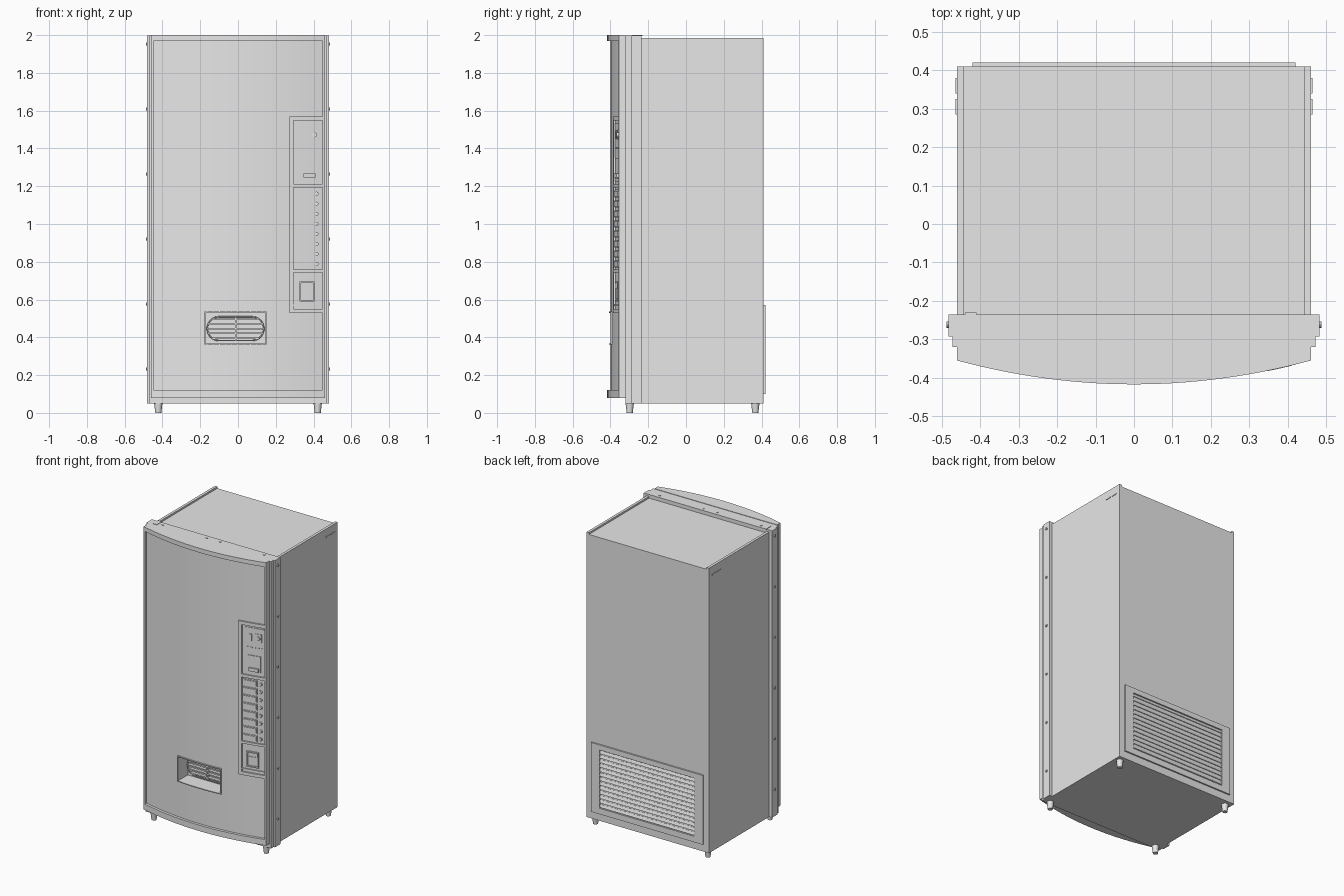
import bpy, bmesh, math
from mathutils import Matrix

if "Cube" in bpy.data.objects:
    bpy.data.objects.remove(bpy.data.objects["Cube"], do_unlink=True)

grey = bpy.data.materials.new("light grey metal")
grey.use_nodes = True
grey.diffuse_color = (0.8, 0.8, 0.8, 1)
grey.node_tree.nodes["Principled BSDF"].inputs["Base Color"].default_value = (0.8, 0.8, 0.8, 1)


def finish(name, bm, smooth=False):
    bmesh.ops.recalc_face_normals(bm, faces=bm.faces)
    mesh = bpy.data.meshes.new(name)
    bm.to_mesh(mesh)
    bm.free()
    mesh.materials.append(grey)
    ob = bpy.data.objects.new(name, mesh)
    bpy.context.collection.objects.link(ob)
    if smooth:
        bpy.ops.object.select_all(action="DESELECT")
        ob.select_set(True)
        bpy.context.view_layer.objects.active = ob
        bpy.ops.object.shade_smooth_by_angle()
    return ob


def box(name, x0, x1, y0, y1, z0, z1, tilt=0):
    bm = bmesh.new()
    m = (Matrix.Translation(((x0 + x1) / 2, (y0 + y1) / 2, (z0 + z1) / 2))
         @ Matrix.Rotation(tilt, 4, "X")
         @ Matrix.Diagonal((x1 - x0, y1 - y0, z1 - z0, 1)))
    bmesh.ops.create_cube(bm, size=1, matrix=m)
    return finish(name, bm)


def cylinder(name, x, y, z, r1, r2, depth, axis="Z", sides=16):
    turn = {"X": Matrix.Rotation(math.pi / 2, 4, "Y"),
            "Y": Matrix.Rotation(math.pi / 2, 4, "X"), "Z": Matrix()}[axis]
    bm = bmesh.new()
    bmesh.ops.create_cone(bm, cap_ends=True, segments=sides, radius1=r1, radius2=r2,
                          depth=depth, matrix=Matrix.Translation((x, y, z)) @ turn)
    return finish(name, bm, True)


def bow(x):
    """Front curve of the door."""
    return -0.417 + 0.062 * (x / 0.46) ** 2


PANEL = 0.018  # depth of the door skin behind its rim


def slab(name, x0, x1, z0, z1, inset, back=None):
    """Plate that follows the bowed door; flat at the back when back is None."""
    n = max(1, round((x1 - x0) * 30))
    xs = [x0 + (x1 - x0) * i / n for i in range(n + 1)]
    pts = [(x, bow(x) + inset) for x in xs]
    if back is None:
        pts += [(x1, -0.32), (x0, -0.32)]
    else:
        pts += [(x, bow(x) + back) for x in reversed(xs)]
    bm = bmesh.new()
    face = bm.faces.new([bm.verts.new((x, y, z0)) for x, y in pts])
    ext = bmesh.ops.extrude_face_region(bm, geom=[face])["geom"]
    verts = [v for v in ext if isinstance(v, bmesh.types.BMVert)]
    bmesh.ops.translate(bm, verts=verts, vec=(0, 0, z1 - z0))
    return finish(name, bm, True)


def cut(ob, cutter):
    mod = ob.modifiers.new("opening", "BOOLEAN")
    mod.operation, mod.solver, mod.object = "DIFFERENCE", "EXACT", cutter
    bpy.context.view_layer.objects.active = ob
    bpy.ops.object.modifier_apply(modifier=mod.name)


# Cabinet with raised roof rails
box("cabinet", -0.46, 0.46, -0.235, 0.41, 0.05, 1.972)
for s, side in ((-1, "right"), (1, "left")):
    xa, xb = sorted((s * 0.442, s * 0.46))
    box(side + "_roof_rail", xa, xb, -0.235, 0.41, 1.972, 1.984)
    for y in (0.285, 0.34):
        xa, xb = sorted((s * 0.458, s * 0.464))
        box(side + "_side_slot", xa, xb, y, y + 0.04, 1.925, 1.932)
    # Feet
    for y, end in ((-0.298, "front"), (0.367, "back")):
        cylinder(f"{end}_{side}_foot", s * 0.422, y, 0.025, 0.016, 0.022, 0.05)
    # Door edge screws
    for i in range(6):
        cylinder(side + "_edge_screw", s * 0.484, -0.262, 0.233 + 0.344 * i,
                 0.008, 0.008, 0.008, "X", 10)

# Door frame and layers
box("door_frame", -0.482, 0.482, -0.292, -0.235, 0.05, 1.997)
mid = box("door_middle", -0.472, 0.472, -0.32, -0.292, 0.05, 1.997)
skin = slab("door_skin", -0.46, 0.46, 0.08, 2, PANEL)
for x in (-0.38, -0.05, 0.05, 0.38):
    cylinder("frame_top_screw", x, -0.262, 1.998, 0.008, 0.008, 0.004, sides=10)
box("hinge_plate", -0.44, -0.41, -0.285, -0.23, 1.994, 2)

# Door rim
for name, x0, x1, z0, z1 in (("top", -0.46, 0.46, 1.97, 2), ("bottom", -0.46, 0.46, 0.08, 0.12),
                             ("right", -0.46, -0.448, 0.12, 1.97),
                             ("left", 0.448, 0.46, 0.12, 1.97)):
    slab(name + "_door_rim", x0, x1, z0, z1, 0, PANEL + 0.004)

# Delivery opening
L, R, B, T = -0.172, 0.146, 0.367, 0.53
cutter = box("delivery_cutter", L, R, -0.5, -0.2925, B, T)
cut(skin, cutter)
cut(mid, cutter)
bpy.data.objects.remove(cutter, do_unlink=True)
for x0, x1, z0, z1 in ((L - 0.006, R + 0.006, T, T + 0.006), (L - 0.006, R + 0.006, B - 0.006, B),
                       (L - 0.006, L, B, T), (R, R + 0.006, B, T)):
    slab("delivery_lip", x0, x1, z0, z1, PANEL - 0.008, PANEL + 0.003)

# Rounded grille at the back of the opening
cx, cz, half, rad = (L + R) / 2, 0.446, 0.15, 0.063
for i in range(-2, 3):
    dz = i * 0.025
    w = half - rad + math.sqrt(rad * rad - dz * dz)
    box("grille_slat", cx - w, cx + w, -0.312, -0.29, cz + dz - 0.004, cz + dz + 0.004)
box("grille_post", cx - 0.004, cx + 0.004, -0.314, -0.29, cz - rad, cz + rad)
curve = bpy.data.curves.new("grille_ring", "CURVE")
curve.dimensions = "3D"
curve.bevel_depth, curve.bevel_resolution = 0.004, 1
spline = curve.splines.new("POLY")
spline.points.add(23)
spline.use_cyclic_u = True
for i, p in enumerate(spline.points):
    a = math.pi * (i if i < 12 else i - 1) / 11 - math.pi / 2
    shift = (half - rad) * (1 if i < 12 else -1)
    p.co = (cx + shift + rad * math.cos(a), -0.308, cz + rad * math.sin(a), 1)
curve.materials.append(grey)
bpy.context.collection.objects.link(bpy.data.objects.new("grille_ring", curve))

# Control panel surround and dividers
UP = PANEL - 0.01
slab("control_side_bar", 0.272, 0.294, 0.528, 1.57, UP, PANEL + 0.003)
for z0, z1 in ((1.547, 1.57), (1.192, 1.212), (0.742, 0.758), (0.528, 0.55)):
    slab("control_cross_bar", 0.294, 0.448, z0, z1, UP, PANEL + 0.003)
slab("payment_plate", 0.31, 0.446, 1.225, 1.535, PANEL - 0.004, PANEL + 0.003)
slab("return_ledge", 0.294, 0.446, 0.565, 0.573, PANEL - 0.007, PANEL + 0.003)

# Selection buttons with lamps
for i in range(8):
    z = 0.788 + 0.0532 * i
    slab("selection_button", 0.299, 0.394, z - 0.021, z + 0.021, PANEL - 0.004, PANEL + 0.003)
    slab("button_label", 0.304, 0.389, z - 0.015, z + 0.015, PANEL - 0.008, PANEL)
    cylinder("button_lamp", 0.415, bow(0.415) + PANEL - 0.002, z, 0.011, 0.011, 0.014, "Y", 12)

# Coin slot, lever and status marks
slab("coin_slot", 0.345, 0.362, 1.45, 1.495, PANEL - 0.009, PANEL)
slab("lever_base", 0.385, 0.425, 1.445, 1.5, PANEL - 0.008, PANEL)
cylinder("return_lever", 0.405, bow(0.405) + PANEL - 0.01, 1.472, 0.013, 0.013, 0.012, "Y")
for i in range(5):
    x = 0.33 + 0.022 * i
    slab("status_mark", x, x + 0.012, 1.4, 1.406, PANEL - 0.007, PANEL)

# Note reader
slab("note_reader", 0.336, 0.418, 1.24, 1.35, PANEL - 0.009, PANEL)
slab("note_reader_mouth", 0.346, 0.41, 1.245, 1.268, PANEL - 0.019, PANEL)


# Coin return cup
def cup_bar(x0, x1, z0, z1):
    slab("coin_return_rim", x0, x1, z0, z1, PANEL - 0.009, PANEL + 0.003)


for x in (0.325, 0.396):
    cup_bar(x, x + 0.008, 0.59, 0.695)
for z in (0.59, 0.687):
    cup_bar(0.333, 0.396, z, z + 0.008)
slab("coin_return_flap", 0.337, 0.392, 0.602, 0.66, PANEL - 0.004, PANEL)

# Rear vent: frame and tilted louvres
for x0, x1, z0, z1 in ((-0.42, -0.355, 0.1, 0.57), (0.355, 0.42, 0.1, 0.57),
                       (-0.355, 0.355, 0.1, 0.14), (-0.355, 0.355, 0.535, 0.57)):
    box("vent_frame", x0, x1, 0.405, 0.42, z0, z1)
for i in range(13):
    z = 0.155 + 0.0304 * i
    box("vent_louvre", -0.355, 0.355, 0.412, 0.416, z - 0.01, z + 0.01, math.radians(20))
